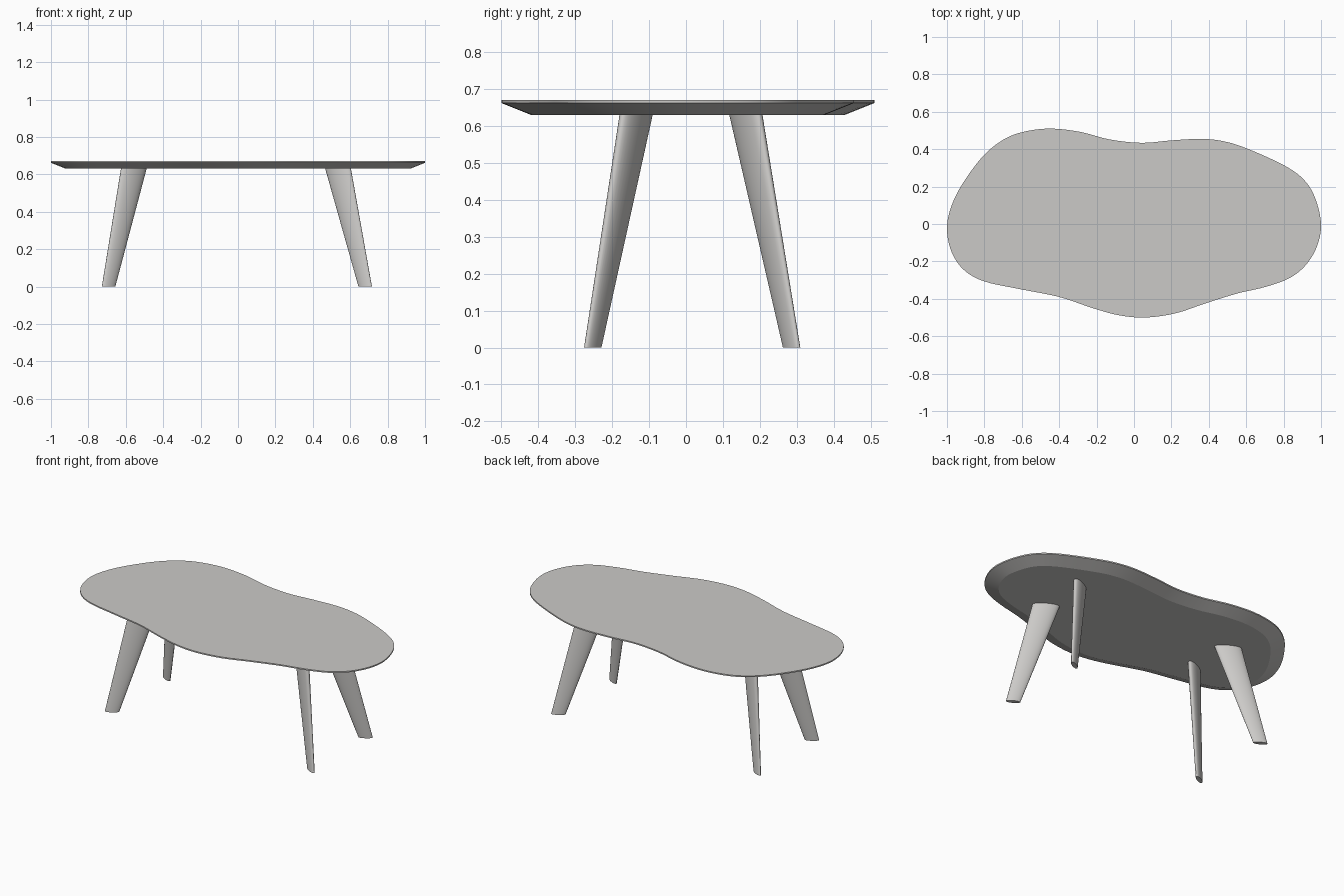
import bpy, bmesh, math
from mathutils import Vector

if "Cube" in bpy.data.objects:
    bpy.data.objects.remove(bpy.data.objects["Cube"])

mat = bpy.data.materials.new("pale warm grey")
mat.diffuse_color = (0.60, 0.59, 0.575, 1)
mat.use_nodes = True
mat.node_tree.nodes["Principled BSDF"].inputs["Base Color"].default_value = mat.diffuse_color


def loft(name, rings, angle):
    """Skin a stack of closed rings and cap both ends."""
    bm = bmesh.new()
    loops = [[bm.verts.new(p) for p in ring] for ring in rings]
    n = len(loops[0])
    for lo, hi in zip(loops, loops[1:]):
        for i in range(n):
            j = (i + 1) % n
            bm.faces.new((lo[i], lo[j], hi[j], hi[i]))
    bm.faces.new(loops[0][::-1])
    bm.faces.new(loops[-1])
    bmesh.ops.recalc_face_normals(bm, faces=bm.faces)
    me = bpy.data.meshes.new(name)
    bm.to_mesh(me)
    bm.free()
    me.materials.append(mat)
    ob = bpy.data.objects.new(name, me)
    bpy.context.collection.objects.link(ob)
    bpy.ops.object.select_all(action='DESELECT')
    ob.select_set(True)
    bpy.context.view_layer.objects.active = ob
    bpy.ops.object.shade_smooth_by_angle(angle=math.radians(angle))
    return ob


def smooth_loop(pts, steps):
    """Closed Catmull-Rom curve through the points."""
    out, n = [], len(pts)
    for i in range(n):
        a, b, c, d = (Vector(pts[(i + k) % n]) for k in (-1, 0, 1, 2))
        for s in range(steps):
            t = s / steps
            out.append(0.5 * (2 * b + (c - a) * t + (2 * a - 5 * b + 4 * c - d) * t * t
                              + (3 * b - a - 3 * c + d) * t ** 3))
    return out


# Organic table top, counter-clockwise outline
outline = smooth_loop([
    (1.0, 0.0), (0.97, 0.135), (0.91, 0.235), (0.8, 0.315), (0.6, 0.405), (0.48, 0.442),
    (0.36, 0.455), (0.2, 0.447), (0.04, 0.434), (-0.13, 0.452), (-0.29, 0.493),
    (-0.45, 0.51), (-0.59, 0.493), (-0.7, 0.45), (-0.81, 0.36), (-0.92, 0.21),
    (-0.98, 0.085), (-1.0, -0.03), (-0.975, -0.15), (-0.91, -0.245), (-0.8, -0.307),
    (-0.6, -0.35), (-0.4, -0.39), (-0.22, -0.45), (-0.08, -0.488), (0.06, -0.5),
    (0.22, -0.478), (0.38, -0.425), (0.55, -0.372), (0.7, -0.337), (0.83, -0.29),
    (0.92, -0.218), (0.98, -0.115)], 5)


def ring_at(inset, z):
    n, out = len(outline), []
    for i, p in enumerate(outline):
        t = (outline[(i + 1) % n] - outline[i - 1]).normalized()
        q = p + Vector((-t.y, t.x)) * inset
        out.append((q.x, q.y, z))
    return out


loft("table_top", [ring_at(0.08, 0.63), ring_at(0, 0.662), ring_at(0, 0.67)], 20)


# Splayed, tapered legs with a flattened oval section pointing outward
def oval(cx, cy, z, a, b, turn):
    c, s = math.cos(turn), math.sin(turn)
    ring = []
    for i in range(32):
        u, v = a * math.cos(i * math.tau / 32), b * math.sin(i * math.tau / 32)
        ring.append((cx + u * c - v * s, cy + u * s + v * c, z))
    return ring


for side, x0, x1 in (("left", -0.692, -0.557), ("right", 0.68, 0.535)):
    for end, y0, y1 in (("front", -0.2525, -0.135), ("back", 0.286, 0.162)):
        turn = math.radians(30) * (1 if x0 * y0 > 0 else -1)
        loft(f"{end}_{side}_leg", [oval(x0, y0, 0, 0.041, 0.0135, turn),
                                   oval(x1, y1, 0.631, 0.078, 0.026, turn)], 40)
